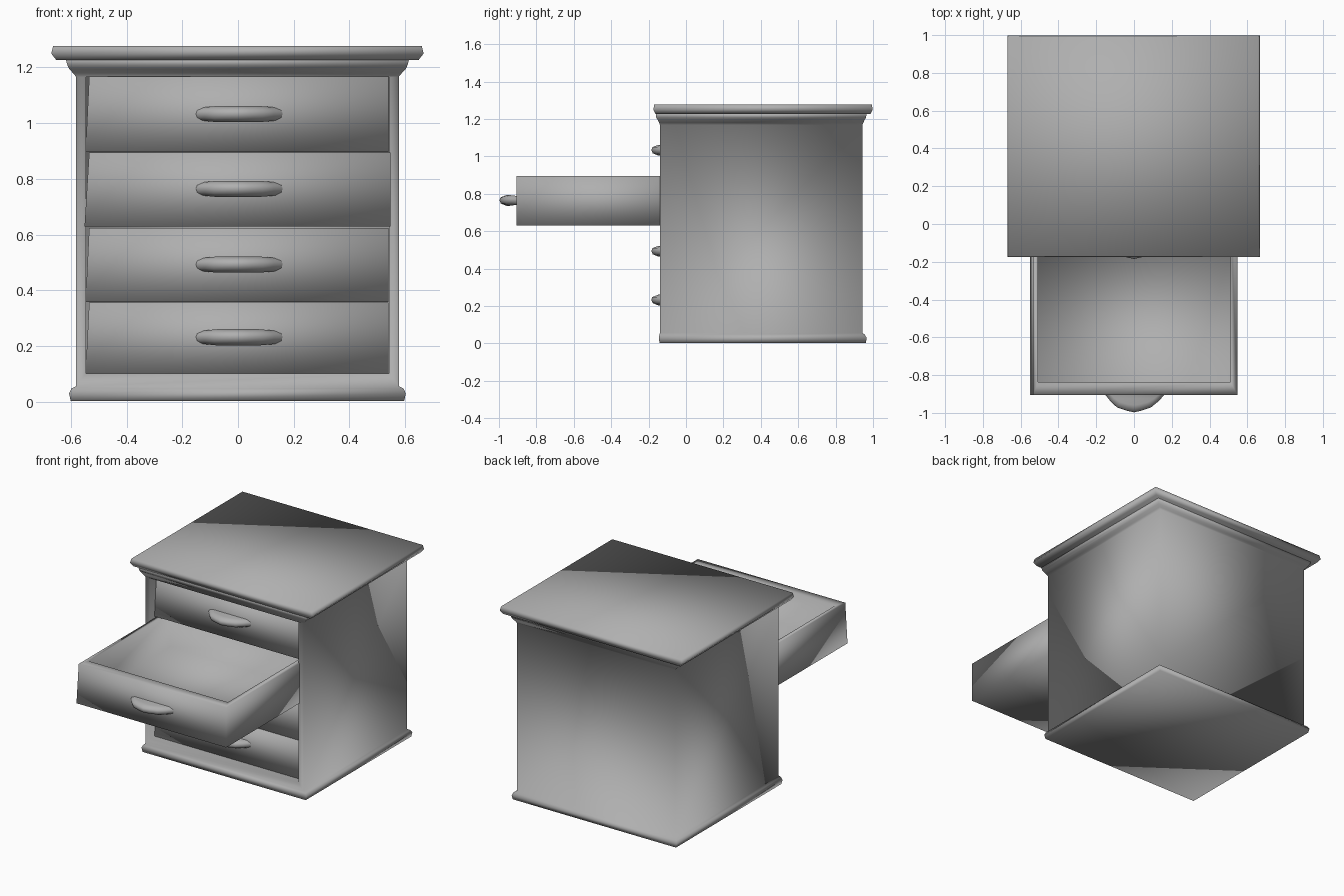
import bpy, bmesh

if "Cube" in bpy.data.objects:
    bpy.data.objects.remove(bpy.data.objects["Cube"])

CX = -0.002  # middle of the cabinet in x

# mid grey paint for the whole chest
grey = bpy.data.materials.new("mid_grey")
grey.diffuse_color = (.43, .43, .43, 1)
grey.use_nodes = True
grey.node_tree.nodes["Principled BSDF"].inputs["Base Color"].default_value = grey.diffuse_color


def finish(bm, name):
    # the whole model is smooth shaded, corners included
    bmesh.ops.recalc_face_normals(bm, faces=bm.faces)
    for f in bm.faces:
        f.smooth = True
    me = bpy.data.meshes.new(name)
    bm.to_mesh(me)
    bm.free()
    me.materials.append(grey)
    ob = bpy.data.objects.new(name, me)
    bpy.context.collection.objects.link(ob)
    return ob


def loft(bm, rings):
    """Stack closed rings of points; returns the side faces per level."""
    loops = [[bm.verts.new(p) for p in r] for r in rings]
    levels = []
    for a, b in zip(loops, loops[1:]):
        n = len(a)
        levels.append([bm.faces.new((a[i], a[(i + 1) % n], b[(i + 1) % n], b[i]))
                       for i in range(n)])
    bm.faces.new(loops[0][::-1])
    bm.faces.new(loops[-1])
    return levels


def rect(x0, x1, y0, y1, z):
    return [(x0, y0, z), (x1, y0, z), (x1, y1, z), (x0, y1, z)]


def snap_rect(face, axis, lo, hi):
    """Move a four-sided face's points to exact limits along one axis."""
    mid = face.calc_center_median()[axis]
    for v in face.verts:
        v.co[axis] = lo if v.co[axis] < mid else hi


def hollow(bm, face, axis_limits, axis, depth):
    """Inset a face to given limits, then sink it along an axis."""
    bmesh.ops.inset_region(bm, faces=[face], thickness=0.02)
    for ax, (lo, hi) in axis_limits.items():
        snap_rect(face, ax, lo, hi)
    res = bmesh.ops.extrude_face_region(bm, geom=[face])
    for v in [g for g in res['geom'] if isinstance(g, bmesh.types.BMVert)]:
        v.co[axis] = depth
    if face.is_valid:
        bmesh.ops.delete(bm, geom=[face], context='FACES_ONLY')


# cabinet case with plinth and cornice: z, then outset at sides, front, back
profile = [(0.003, .018, .003, .019), (.03, .024, .006, .023),
           (.048, .016, .003, .012), (.056, 0, 0, 0), (1.168, 0, 0, 0),
           (1.18, .010, .005, .005), (1.195, .024, .012, .012),
           (1.208, .030, .020, .020), (1.23, .036, .022, .022)]
bm = bmesh.new()
levels = loft(bm, [rect(CX - .58 - s, CX + .58 + s, -.139 - f, .943 + b, z)
                   for z, s, f, b in profile])
bm.normal_update()
hollow(bm, levels[3][0], {0: (-.546, .541), 2: (.102, 1.166)}, 1, .9)
finish(bm, "cabinet_case")

# top board with sloped edges
bm = bmesh.new()
loft(bm, [rect(CX - .668 + e, CX + .668 - e, -.174 + e * .6, .998 - e * .6, z)
          for z, e in [(1.227, .018), (1.25, 0), (1.277, .007)]])
finish(bm, "top_board")


def drawer(name, z0, z1, front, dx):
    # tray: left side leans slightly, top is hollowed
    y1 = front + .96
    bm = bmesh.new()
    loft(bm, [rect(-.547 - dx * .5, .540 + dx, front, y1, z0),
              rect(-.534, .540 + dx, front, y1, z1)])
    bm.normal_update()
    top = next(f for f in bm.faces if f.normal.z > .99)
    hollow(bm, top, {0: (-.508, .512), 1: (front + .068, y1 - .04)}, 2, z0 + .035)
    finish(bm, name)

    # pull: bulging lip, open at the back where it meets the drawer
    zc = (z0 + z1) / 2 + .003
    outline = [(-.155, 0, .8), (-.125, .035, .9), (-.09, .068, 1), (-.04, .085, 1),
               (0, .094, 1), (.04, .085, 1), (.09, .068, 1), (.13, .035, .9),
               (.165, 0, .8)]
    bm = bmesh.new()
    levels = loft(bm, [[(x * w, front + .002 - (y * d if y else -.003), zc + dz * h)
                        for x, y, h in outline]
                       for dz, w, d in [(-.03, .85, .6), (-.017, .97, .93), (0, 1, 1.0),
                                        (.015, .97, .95), (.028, .82, .6)]])
    bmesh.ops.delete(bm, geom=[lv[-1] for lv in levels], context='FACES_ONLY')
    finish(bm, name + "_pull")


# four drawers, the third from the bottom pulled open
for i, (z0, z1) in enumerate([(.103, .357), (.358, .624), (.63, .895), (.897, 1.165)]):
    is_open = i == 2
    drawer(f"drawer_{i + 1}", z0, z1, -.905 if is_open else -.093, .007 if is_open else 0)
